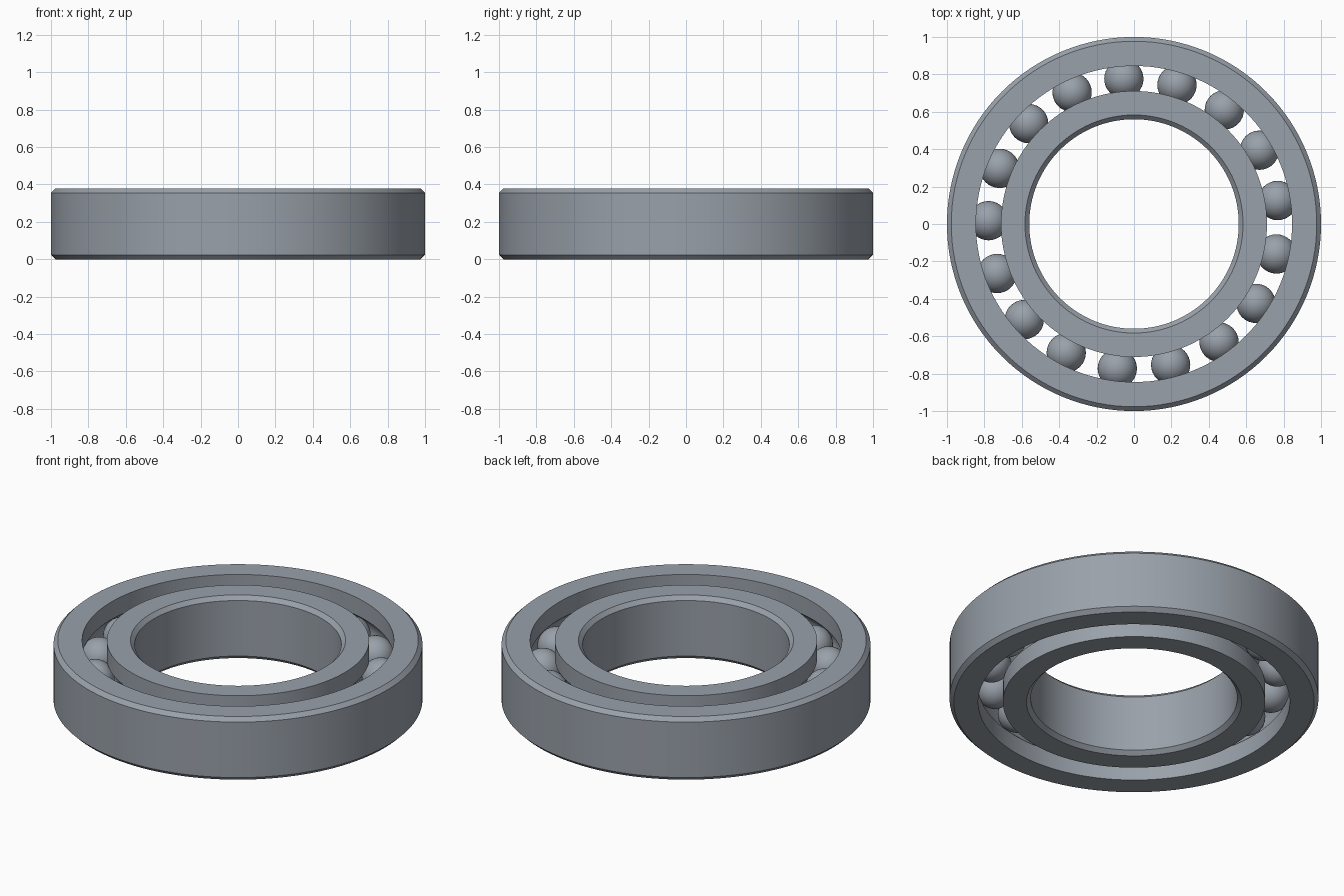
import bpy
import bmesh
from math import sin, cos, pi, radians, acos
from mathutils import Matrix, Vector

cube = bpy.data.objects.get("Cube")
if cube:
    bpy.data.objects.remove(cube)

HEIGHT = 0.378
MID = HEIGHT / 2
CHAMFER = 0.023
PITCH = 0.778          # radius of the circle of ball centres
BALL_R = 0.105
BALLS = 17
SEGMENTS = 128

steel = bpy.data.materials.new("grey steel")
steel.use_nodes = True
colour = (0.32, 0.355, 0.40, 1)
steel.diffuse_color = colour
steel.node_tree.nodes["Principled BSDF"].inputs["Base Color"].default_value = colour


def finish(name, bm):
    mesh = bpy.data.meshes.new(name)
    bm.to_mesh(mesh)
    bm.free()
    obj = bpy.data.objects.new(name, mesh)
    bpy.context.collection.objects.link(obj)
    mesh.materials.append(steel)
    bpy.ops.object.select_all(action="DESELECT")
    obj.select_set(True)
    bpy.context.view_layer.objects.active = obj
    bpy.ops.object.shade_smooth_by_angle(angle=radians(30))
    return obj


def race(name, plain_r, track_r):
    """Ring with a chamfered plain wall and a round ball groove in the track wall."""
    side = 1 if track_r < plain_r else -1
    inset = plain_r - side * CHAMFER
    groove_r = BALL_R + 0.002
    half = acos(abs(track_r - PITCH) / groove_r)
    points = [(inset, 0), (plain_r, CHAMFER), (plain_r, HEIGHT - CHAMFER),
              (inset, HEIGHT), (track_r, HEIGHT)]
    steps = 14
    for i in range(steps + 1):
        a = half - 2 * half * i / steps
        points.append((PITCH + side * groove_r * cos(a), MID + groove_r * sin(a)))
    points.append((track_r, 0))

    # Spin the closed profile about the vertical axis
    bm = bmesh.new()
    verts = [bm.verts.new((r, 0, z)) for r, z in points]
    edges = [bm.edges.new((v, verts[i - 1])) for i, v in enumerate(verts)]
    bmesh.ops.spin(bm, geom=verts + edges, axis=(0, 0, 1), cent=(0, 0, 0),
                   angle=2 * pi, steps=SEGMENTS, use_merge=True)
    bmesh.ops.remove_doubles(bm, verts=bm.verts, dist=1e-5)
    bmesh.ops.recalc_face_normals(bm, faces=bm.faces)
    return finish(name, bm)


race("outer_race", 1.0, 0.845)
race("inner_race", 0.56, 0.711)

# Balls spaced evenly between the races
bm = bmesh.new()
bmesh.ops.create_uvsphere(bm, u_segments=32, v_segments=20, radius=BALL_R)
ball = finish("ball_1", bm)
for i in range(BALLS):
    obj = ball
    if i:
        obj = bpy.data.objects.new(f"ball_{i + 1}", ball.data)
        bpy.context.collection.objects.link(obj)
    a = radians(94) + 2 * pi * i / BALLS
    obj.location = (PITCH * cos(a), PITCH * sin(a), MID)
